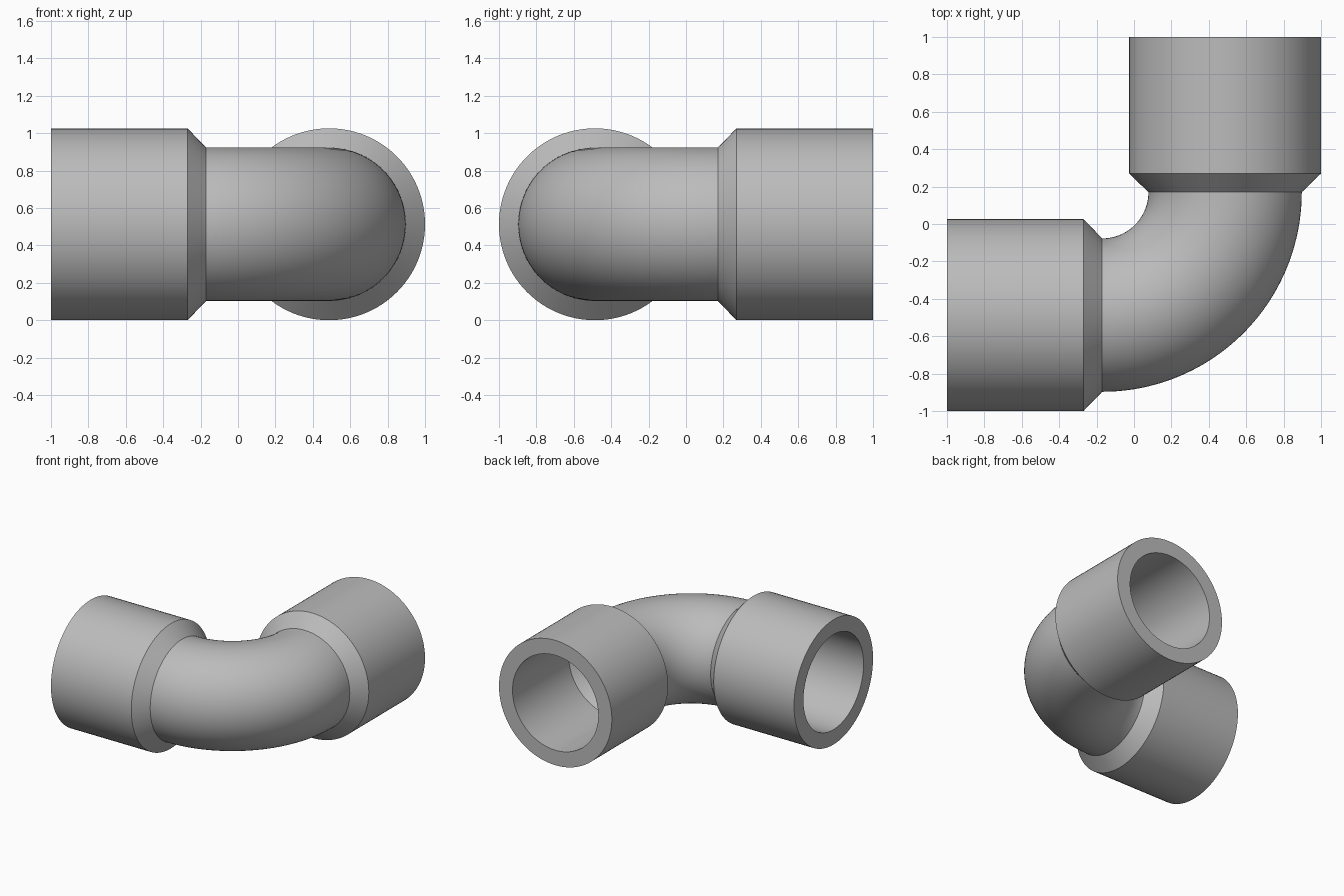
import bpy
import bmesh
from math import sin, cos, pi, radians
from mathutils import Vector

if "Cube" in bpy.data.objects:
    bpy.data.objects.remove(bpy.data.objects["Cube"], do_unlink=True)

SIDES, BEND_STEPS = 96, 40
AXIS_Z, SOCKET_R, SOCKET_BORE = 0.513, 0.513, 0.39
BEND_R, BEND_BORE = 0.41, 0.287
SWEEP_R, CORNER = 0.657, 0.17          # bend centre is (-CORNER, CORNER)
CONE_START, END = 0.27, 1.0

grey = bpy.data.materials.new("plain grey")
grey.use_nodes = True
colour = (0.5, 0.5, 0.5, 1)
grey.diffuse_color = colour
grey.node_tree.nodes["Principled BSDF"].inputs["Base Color"].default_value = colour


def station(angle, offset, radius):
    """Ring position on the centre line: bend angle, straight run past it, radius."""
    outward = Vector((sin(angle), -cos(angle), 0))
    along = Vector((cos(angle), sin(angle), 0))
    centre = Vector((-CORNER, CORNER, AXIS_Z)) + outward * SWEEP_R + along * offset
    return centre, outward, radius


def skin(socket_radius, bend_radius):
    """One wall of the fitting, from the left-hand mouth to the rear mouth."""
    mouth, cone = END - CORNER, CONE_START - CORNER
    path = [station(0, -mouth, socket_radius), station(0, -cone, socket_radius)]
    path += [station(pi / 2 * i / BEND_STEPS, 0, bend_radius) for i in range(BEND_STEPS + 1)]
    path += [station(pi / 2, cone, socket_radius), station(pi / 2, mouth, socket_radius)]
    return path


# Outer wall out, inner wall back, closed by the two flat rims
path = skin(SOCKET_R, BEND_R) + skin(SOCKET_BORE, BEND_BORE)[::-1]
bm = bmesh.new()
rings = []
for centre, outward, radius in path:
    turns = [2 * pi * k / SIDES for k in range(SIDES)]
    rings.append([bm.verts.new(centre + radius * (outward * cos(t) + Vector((0, 0, sin(t)))))
                  for t in turns])
for i, ring in enumerate(rings):
    following = rings[(i + 1) % len(rings)]
    for k in range(SIDES):
        n = (k + 1) % SIDES
        bm.faces.new((ring[k], ring[n], following[n], following[k]))
bmesh.ops.recalc_face_normals(bm, faces=bm.faces)

mesh = bpy.data.meshes.new("pipe_elbow")
bm.to_mesh(mesh)
bm.free()
mesh.materials.append(grey)
elbow = bpy.data.objects.new("pipe_elbow", mesh)
bpy.context.collection.objects.link(elbow)

# Smooth walls with crisp cone and rim edges
bpy.ops.object.select_all(action='DESELECT')
elbow.select_set(True)
bpy.context.view_layer.objects.active = elbow
bpy.ops.object.shade_smooth_by_angle(angle=radians(30))
